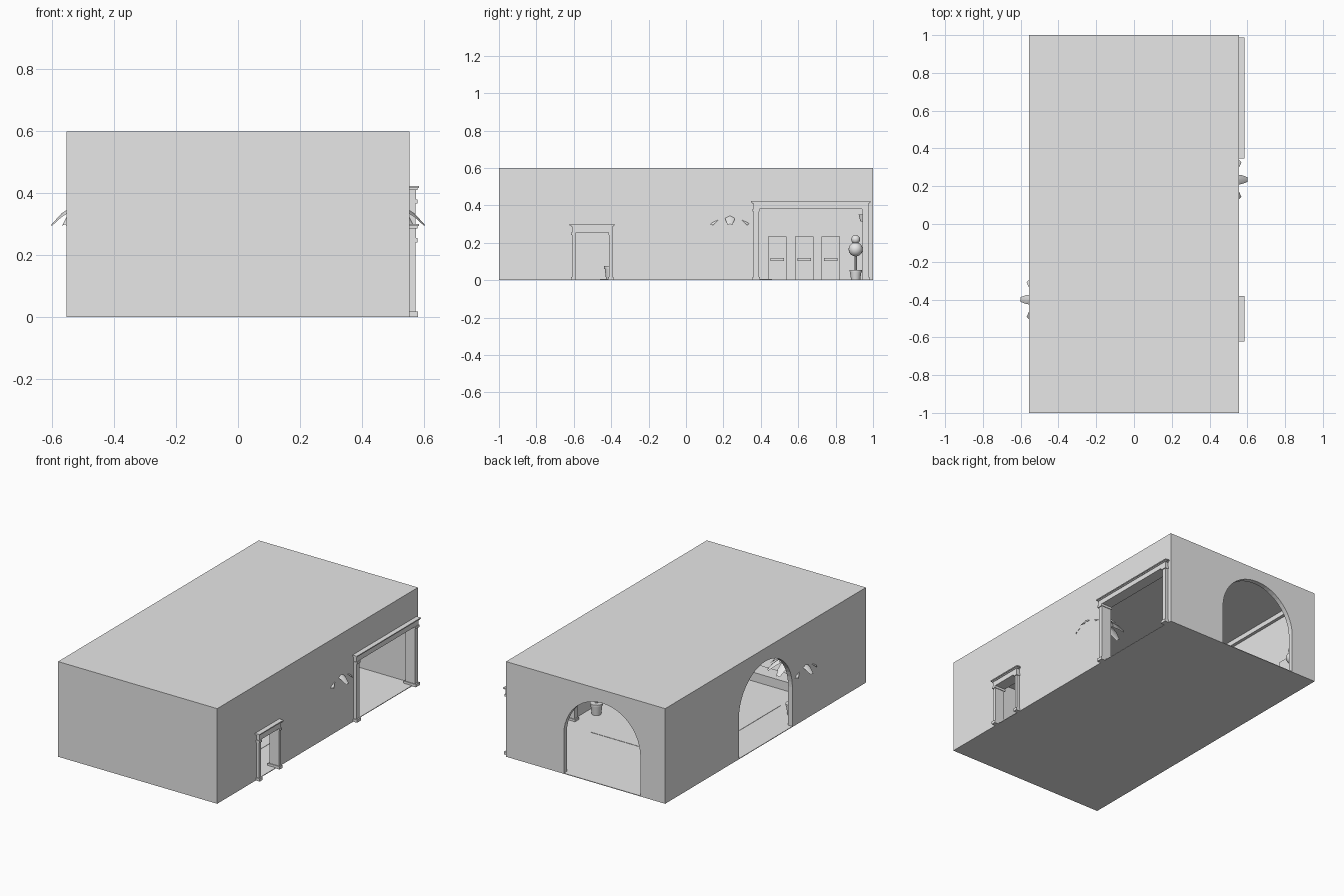
import bpy, bmesh, math
from mathutils import Vector, Matrix

cube = bpy.data.objects.get("Cube")
if cube:
    bpy.data.objects.remove(cube, do_unlink=True)

grey = bpy.data.materials.new("plain grey")
grey.use_nodes = True
GREY = (0.8, 0.8, 0.8, 1)
grey.diffuse_color = GREY
grey.node_tree.nodes["Principled BSDF"].inputs["Base Color"].default_value = GREY


def finish(name, bm):
    bmesh.ops.recalc_face_normals(bm, faces=bm.faces)
    mesh = bpy.data.meshes.new(name)
    bm.to_mesh(mesh)
    bm.free()
    mesh.materials.append(grey)
    ob = bpy.data.objects.new(name, mesh)
    bpy.context.collection.objects.link(ob)
    return ob


def add_box(bm, lo, hi):
    lo, hi = Vector(lo), Vector(hi)
    m = Matrix.Translation((lo + hi) / 2) @ Matrix.Diagonal((*(hi - lo), 1))
    bmesh.ops.create_cube(bm, size=1, matrix=m)


def box(name, lo, hi):
    bm = bmesh.new()
    add_box(bm, lo, hi)
    return finish(name, bm)


def add_cone(bm, x, y, z0, z1, r0, r1, sides=16):
    bmesh.ops.create_cone(bm, cap_ends=True, segments=sides, radius1=r0, radius2=r1,
                          depth=z1 - z0, matrix=Matrix.Translation((x, y, (z0 + z1) / 2)))


def smooth(ob):
    for o in bpy.context.selected_objects:
        o.select_set(False)
    ob.select_set(True)
    bpy.context.view_layer.objects.active = ob
    bpy.ops.object.shade_smooth_by_angle(angle=math.radians(40))


W, L, H, T, FLOOR = 0.555, 1.0, 0.6, 0.03, 0.004


# Arch-shaped cutter with its axis along y or x
def arch(name, centre, along_x, r=0.267, spring=0.25):
    outline = [(-r, FLOOR), (r, FLOOR)]
    outline += [(r * math.cos(a), spring + r * math.sin(a))
                for a in (math.pi * i / 24 for i in range(25))]
    bm = bmesh.new()
    cx, cy = centre
    points = [(cx - 0.1, cy + u, z) if along_x else (cx + u, cy - 0.1, z) for u, z in outline]
    face = bm.faces.new([bm.verts.new(p) for p in points])
    moved = bmesh.ops.extrude_face_region(bm, geom=[face])["geom"]
    step = Vector((0.2, 0, 0)) if along_x else Vector((0, 0.2, 0))
    bmesh.ops.translate(bm, vec=step, verts=[v for v in moved if isinstance(v, bmesh.types.BMVert)])
    return finish(name, bm)


# Hollow building shell with two arches and two doorways
shell = box("building_shell", (-W, -L, 0), (W, L, H))
cutters = [
    box("interior_cutter", (T - W, T - L, FLOOR), (W - T, L - T, H - T)),
    arch("back_arch_cutter", (-0.115, L), False),
    arch("left_arch_cutter", (-W, 0), True),
    box("large_doorway_cutter", (W - 0.1, 0.37, FLOOR), (W + 0.1, 0.96, 0.39)),
    box("small_doorway_cutter", (W - 0.1, -0.6, FLOOR), (W + 0.1, -0.405, 0.26)),
]
for c in cutters:
    c.hide_render = True
    mod = shell.modifiers.new(c.name, "BOOLEAN")
    mod.operation, mod.solver, mod.object = "DIFFERENCE", "EXACT", c
bpy.context.view_layer.objects.active = shell
for c in cutters:
    bpy.ops.object.modifier_apply(modifier=c.name)
    bpy.data.objects.remove(c, do_unlink=True)


# Door surround: two posts with plinths and a stepped header
def surround(name, y0, y1, top, post, head):
    bm = bmesh.new()
    mid = W - T / 2

    def slab(ya, yb, za, zb, half):
        add_box(bm, (mid - half, ya, za), (mid + half, yb, zb))

    for a, b in ((y0, y0 + post), (y1 - post, y1)):
        slab(a, b, FLOOR, top, 0.034)
        slab(a - 0.005, b + 0.005, 0, 0.018, 0.042)
        slab(a - 0.004, b + 0.004, top - 0.014, top, 0.04)
    slab(y0, y1, top, top + head * 0.7, 0.036)
    slab(y0 - 0.006, y1 + 0.006, top + head * 0.7, top + head * 0.85, 0.04)
    slab(y0 - 0.012, y1 + 0.012, top + head * 0.85, top + head, 0.045)
    finish(name, bm)


surround("large_door_surround", 0.36, 0.975, 0.38, 0.03, 0.043)
surround("small_door_surround", -0.61, -0.393, 0.255, 0.018, 0.045)

# Rug, bench and ceiling moulding
box("rug", (-0.34, -0.46, FLOOR), (0.34, 0.46, FLOOR + 0.002))
box("bench", (-0.4, -0.74, FLOOR), (0.4, -0.64, 0.06))
for side, name in ((-1, "left_moulding"), (1, "right_moulding")):
    xs = sorted((side * (W - T), side * (W - T - 0.02)))
    box(name, (xs[0], T - L, 0.54), (xs[1], L - T, H - T))

# Row of wall panels with pull bars
for i, y in enumerate((0.488, 0.632, 0.774)):
    box(f"wall_panel_{i + 1}", (T - W, y - 0.049, FLOOR), (T - W + 0.012, y + 0.049, 0.235))
    box(f"pull_bar_{i + 1}", (T - W + 0.012, y - 0.036, 0.103), (T - W + 0.026, y + 0.036, 0.118))


# Tapered plant pot with a rim
def add_pot(bm, x, y, r, h):
    add_cone(bm, x, y, FLOOR, h * 0.85, r * 0.72, r * 0.92)
    add_cone(bm, x, y, h * 0.85, h, r, r)


# Topiary with two clipped balls
bm = bmesh.new()
add_pot(bm, -0.46, 0.907, 0.034, 0.055)
add_cone(bm, -0.46, 0.907, 0.05, 0.22, 0.006, 0.006, 8)
for z, r in ((0.165, 0.038), (0.218, 0.024)):
    bmesh.ops.create_uvsphere(bm, u_segments=16, v_segments=10, radius=r,
                              matrix=Matrix.Translation((-0.46, 0.907, z)))
smooth(finish("topiary", bm))

# Wall lamp in the corner
bm = bmesh.new()
add_box(bm, (-0.46, 0.94, 0.325), (-0.44, L - T, 0.335))
add_cone(bm, -0.45, 0.94, 0.315, 0.35, 0.008, 0.017, 12)
smooth(finish("wall_lamp", bm))


# Potted palm with eight arching, folded fronds
def palm(name, x, y, facing):
    bm = bmesh.new()
    add_pot(bm, x, y, 0.038, 0.075)
    add_cone(bm, x, y, 0.07, 0.31, 0.009, 0.006, 8)
    stations = [(0.0, 0.305, 0.006), (0.035, 0.35, 0.018), (0.075, 0.358, 0.027),
                (0.11, 0.335, 0.024), (0.142, 0.3, 0.012)]
    for i in range(8):
        turn = Matrix.Rotation(facing + i * math.pi / 4, 3, "Z")
        rows = []
        for d, z, w in stations:
            rows.append([bm.verts.new(Vector((x, y, 0)) + turn @ Vector(p)) for p in
                         ((d, -w, z - w * 0.5), (d, 0, z), (d, w, z - w * 0.5))])
        for a, b in zip(rows, rows[1:]):
            for k in range(2):
                bm.faces.new((a[k], a[k + 1], b[k + 1], b[k]))
    smooth(finish(name, bm))


palm("right_palm", 0.46, 0.235, 0)
palm("left_palm", -0.46, -0.4, math.pi)
